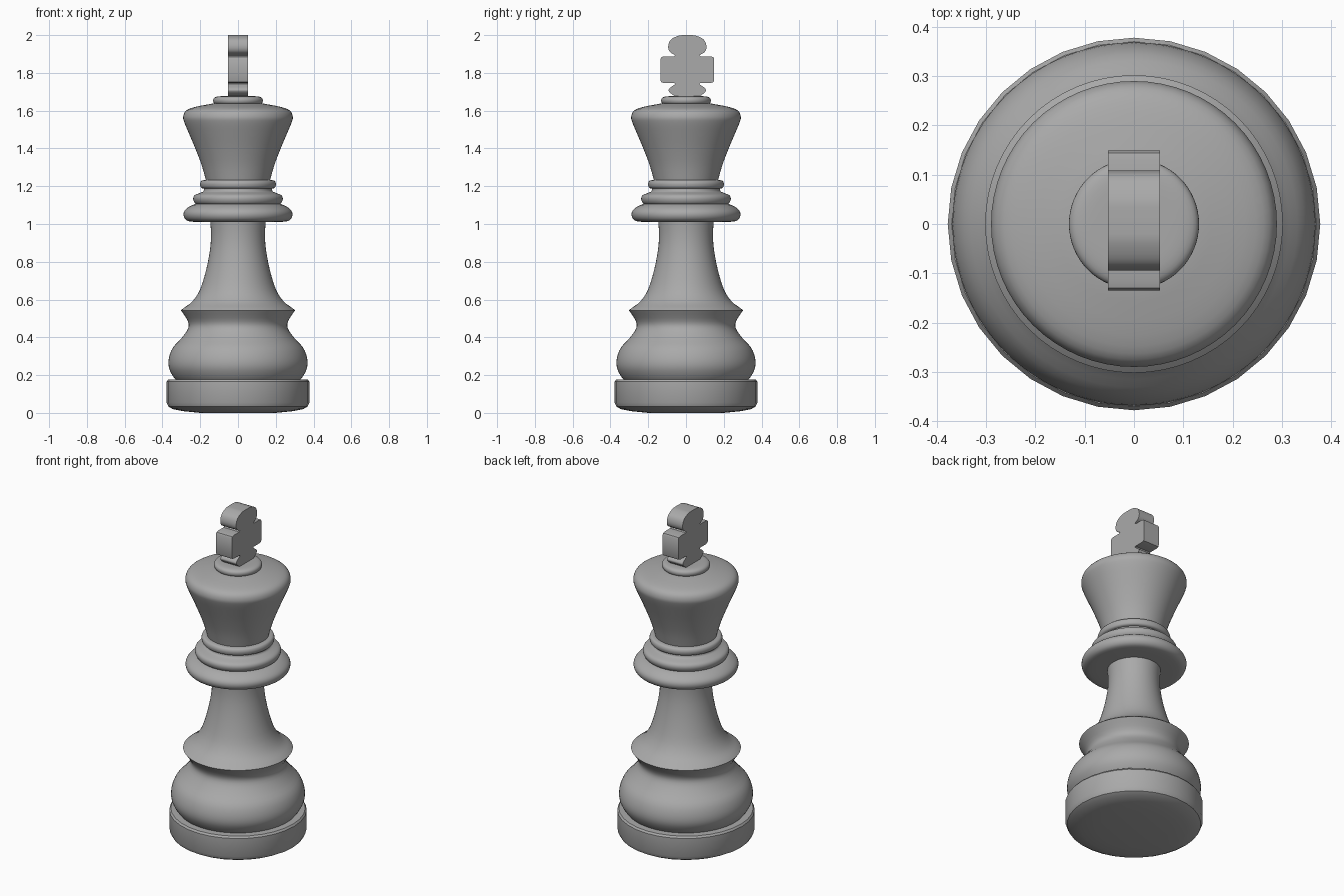
import bpy, bmesh, math
from mathutils import Vector

cube = bpy.data.objects.get("Cube")
if cube:
    bpy.data.objects.remove(cube, do_unlink=True)

grey = bpy.data.materials.new("plain grey")
grey.use_nodes = True
COLOUR = (0.4, 0.4, 0.4, 1)
grey.diffuse_color = COLOUR
grey.node_tree.nodes["Principled BSDF"].inputs["Base Color"].default_value = COLOUR


def spline(points, steps):
    """Smooth curve through the given points."""
    pts = [Vector(p) for p in points]
    pts = [2 * pts[0] - pts[1]] + pts + [2 * pts[-1] - pts[-2]]
    out = []
    for a, b, c, d in zip(pts, pts[1:], pts[2:], pts[3:]):
        for i in range(steps):
            t = i / steps
            out.append(0.5 * (2 * b + (c - a) * t + (2 * a - 5 * b + 4 * c - d) * t ** 2
                              + (3 * b - a - 3 * c + d) * t ** 3))
    return out + [pts[-2]]


def finish(bm, name, angle=35):
    bmesh.ops.recalc_face_normals(bm, faces=bm.faces)
    mesh = bpy.data.meshes.new(name)
    bm.to_mesh(mesh)
    bm.free()
    obj = bpy.data.objects.new(name, mesh)
    bpy.context.collection.objects.link(obj)
    mesh.materials.append(grey)
    bpy.ops.object.select_all(action="DESELECT")
    obj.select_set(True)
    bpy.context.view_layer.objects.active = obj
    bpy.ops.object.shade_smooth_by_angle(angle=math.radians(angle))
    return obj


def lathe(name, profile, sides=64, steps=3):
    """Turned part: rings of (radius, height), capped at both ends."""
    bm = bmesh.new()
    rings = []
    for r, z in (spline(profile, steps) if steps > 1 else profile):
        rings.append([bm.verts.new((r * math.cos(k * math.tau / sides),
                                    r * math.sin(k * math.tau / sides), z))
                      for k in range(sides)])
    for low, high in zip(rings, rings[1:]):
        for k in range(sides):
            n = (k + 1) % sides
            bm.faces.new((low[k], low[n], high[n], high[k]))
    bm.faces.new(rings[0])
    bm.faces.new(rings[-1])
    return finish(bm, name)


# Foot disc, with a slightly domed underside
lathe("foot", [(0.20, 0), (0.29, 0.009), (0.345, 0.02), (0.368, 0.033), (0.378, 0.055),
               (0.378, 0.165), (0.37, 0.176), (0.30, 0.178)], sides=32, steps=1)

# Bulging lower body up to the sharp skirt edge
lathe("belly", [(0.32, 0.165), (0.345, 0.195), (0.366, 0.24), (0.366, 0.29), (0.345, 0.345),
                (0.30, 0.395), (0.265, 0.445), (0.265, 0.485), (0.302, 0.543)])

# Tapering stem
lathe("stem", [(0.302, 0.543), (0.285, 0.557), (0.24, 0.592), (0.20, 0.655), (0.168, 0.76),
               (0.148, 0.865), (0.143, 0.945), (0.147, 1.02)])

# Collar rings
lathe("wide_collar", [(0.20, 1.01), (0.262, 1.015), (0.285, 1.035), (0.287, 1.062),
                      (0.268, 1.085), (0.228, 1.105), (0.17, 1.11)])
lathe("middle_collar", [(0.18, 1.10), (0.222, 1.105), (0.237, 1.13), (0.23, 1.152),
                        (0.20, 1.165), (0.182, 1.175), (0.182, 1.20)])
lathe("upper_collar", [(0.16, 1.185), (0.192, 1.19), (0.20, 1.205), (0.199, 1.22),
                       (0.188, 1.231), (0.15, 1.234)])

# Flared head with a rounded shoulder
lathe("head", [(0.168, 1.225), (0.192, 1.31), (0.226, 1.40), (0.26, 1.48), (0.283, 1.535),
               (0.29, 1.567), (0.275, 1.60), (0.226, 1.62), (0.12, 1.64)])
lathe("button", [(0.10, 1.63), (0.125, 1.638), (0.132, 1.654), (0.125, 1.669),
                 (0.10, 1.676), (0.05, 1.677)])

# Finial: half outline (y, z) mirrored and extruded along x
arm = 0.142
half = spline([(0.06, 1.671), (0.096, 1.70), (0.094, 1.718), (0.064, 1.74)], 4)
half += [Vector(p) for p in ((0.068, 1.746), (arm - 0.02, 1.746), (arm - 0.004, 1.751),
                             (arm, 1.76), (arm, 1.875), (arm - 0.005, 1.884),
                             (arm - 0.02, 1.888), (0.07, 1.888))]
half += spline([(0.064, 1.893), (0.094, 1.913), (0.101, 1.943), (0.086, 1.977),
                (0.045, 1.997), (0.01, 2.0)], 4)
outline = [(y, z) for y, z in half] + [(-y, z) for y, z in reversed(half)]
bm = bmesh.new()
face = bm.faces.new([bm.verts.new((-0.053, y + 0.007, z)) for y, z in outline])
result = bmesh.ops.extrude_face_region(bm, geom=[face])
bmesh.ops.translate(bm, vec=(0.106, 0, 0),
                    verts=[g for g in result["geom"] if isinstance(g, bmesh.types.BMVert)])
finish(bm, "finial")
